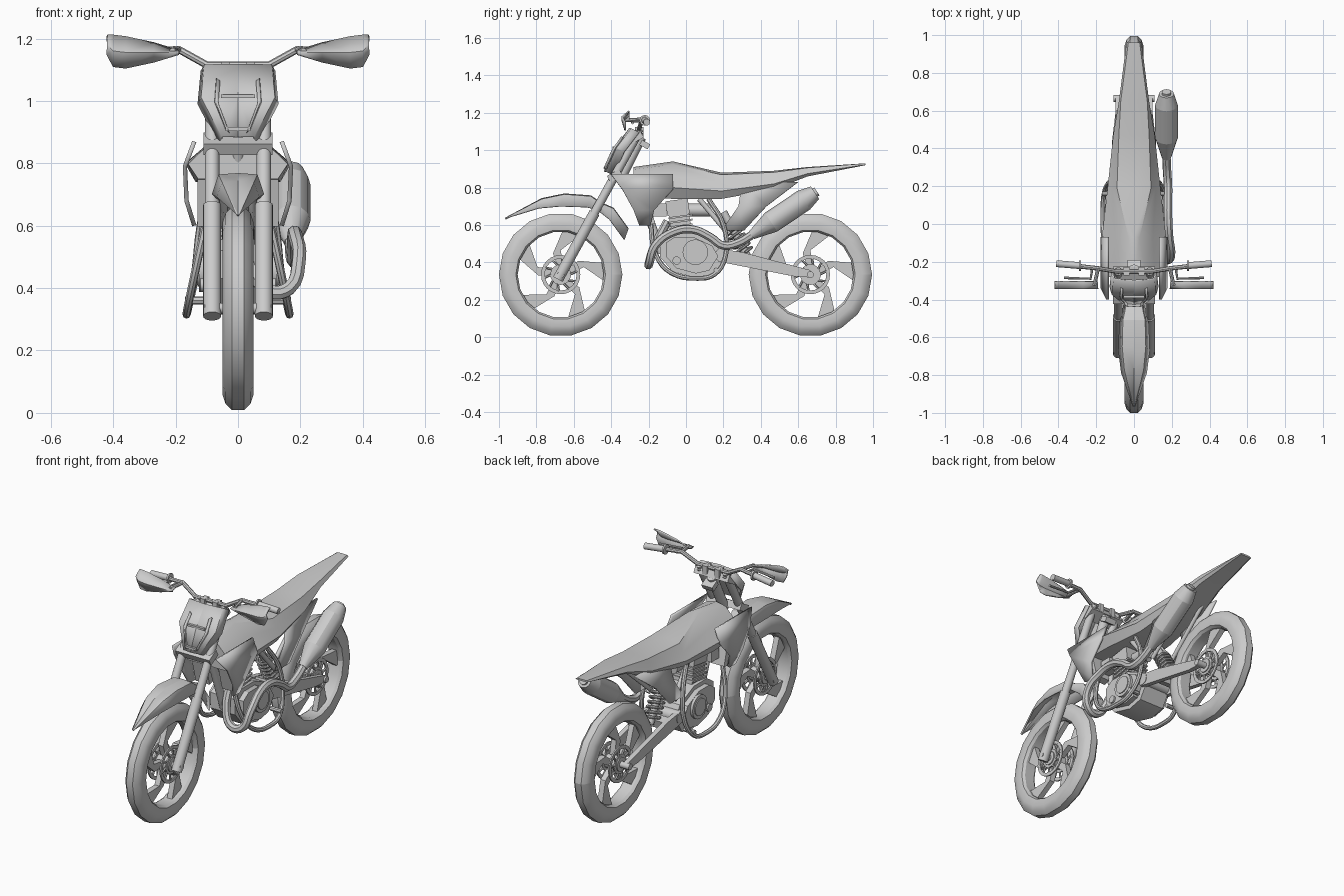
import bpy, bmesh
from math import cos, sin, radians
from mathutils import Vector, Matrix

if "Cube" in bpy.data.objects:
    bpy.data.objects.remove(bpy.data.objects["Cube"])

tone = (.6, .6, .6, 1)
grey = bpy.data.materials.new("plain_grey")
grey.use_nodes = True
grey.diffuse_color = tone
grey.node_tree.nodes["Principled BSDF"].inputs["Base Color"].default_value = tone
made = []


def finish(name, bm, mirror=False, thick=0):
    bmesh.ops.recalc_face_normals(bm, faces=bm.faces)
    mesh = bpy.data.meshes.new(name)
    bm.to_mesh(mesh)
    bm.free()
    mesh.materials.append(grey)
    part = bpy.data.objects.new(name, mesh)
    bpy.context.collection.objects.link(part)
    if thick:
        solid = part.modifiers.new("thickness", "SOLIDIFY")
        solid.thickness, solid.offset = thick, 0
    if mirror:
        part.modifiers.new("mirror", "MIRROR")
    made.append(part)


def loft(name, sections, caps=False, closed=False, mirror=True, thick=0):
    """Skin a row of sections that all have the same number of points."""
    bm = bmesh.new()
    rows = [[bm.verts.new(point) for point in section] for section in sections]
    for low, high in zip(rows, rows[1:]):
        edges = list(zip(low, low[1:], high[1:], high))
        if closed:
            edges.append((low[-1], low[0], high[0], high[-1]))
        for corners in edges:
            bm.faces.new(corners)
    if caps:
        bm.faces.new(rows[0])
        bm.faces.new(rows[-1])
    finish(name, bm, mirror, thick)


def rod(name, start, end, radius, end_radius=None, sides=16, mirror=True):
    start, end = Vector(start), Vector(end)
    axis = end - start
    bm = bmesh.new()
    bmesh.ops.create_cone(bm, cap_ends=True, segments=sides, radius1=radius,
                          radius2=radius if end_radius is None else end_radius, depth=axis.length,
                          matrix=Matrix.Translation(start.lerp(end, .5))
                          @ axis.to_track_quat("Z", "Y").to_matrix().to_4x4())
    finish(name, bm, mirror)


def cross_rod(name, half, y, z, radius, sides=20):
    rod(name, (-half, y, z), (half, y, z), radius, sides=sides, mirror=False)


def box(name, centre, size, tilt=0, mirror=False):
    bm = bmesh.new()
    bmesh.ops.create_cube(bm, size=1, matrix=Matrix.Translation(centre)
                          @ Matrix.Rotation(radians(tilt), 4, "X") @ Matrix.Diagonal((*size, 1)))
    finish(name, bm, mirror)


def slab(name, outline, half, x=0, mirror=False):
    """Extrude a side outline of (y, z) points across x."""
    loft(name, [[(x + edge, y, z) for y, z in outline] for edge in (-half, half)],
         caps=True, closed=True, mirror=mirror)


def tube(name, points, radius, mirror=False, smooth=True):
    path = bpy.data.curves.new(name, "CURVE")
    path.dimensions, path.bevel_depth, path.bevel_resolution = "3D", radius, 2
    path.resolution_u, path.use_fill_caps = 4, True
    spline = path.splines.new("BEZIER" if smooth else "POLY")
    knots = spline.bezier_points if smooth else spline.points
    knots.add(len(points) - 1)
    for knot, point in zip(knots, points):
        if smooth:
            knot.co, knot.handle_left_type, knot.handle_right_type = point, "AUTO", "AUTO"
        else:
            knot.co = (*point, 1)
    helper = bpy.data.objects.new(name + "_path", path)
    bpy.context.collection.objects.link(helper)
    bpy.context.view_layer.update()
    bm = bmesh.new()
    bm.from_mesh(helper.evaluated_get(bpy.context.evaluated_depsgraph_get()).to_mesh())
    bpy.data.objects.remove(helper)
    finish(name, bm, mirror)


def polar(x, centre, radius, degrees):
    angle = radians(degrees)
    return Vector((x, centre[0] + radius * cos(angle), centre[1] + radius * sin(angle)))


def ring(name, profile, centre, sides):
    """Revolve a closed profile of (x, radius) points around an axle."""
    loft(name, [[polar(x, centre, radius, 360 * step / sides) for x, radius in profile]
                for step in range(sides + 1)], closed=True, mirror=False)


def wheel(prefix, y):
    centre = (y, .335)
    half = [(.02, .33), (.04, .31), (.05, .28), (.045, .24), (.03, .23)]
    ring(prefix + "_tyre", half + [(-x, radius) for x, radius in reversed(half)], centre, 18)
    # swept blade spokes
    for turn in range(0, 360, 72):
        blade = [(.24, -9), (.24, 15), (.12, 38), (.05, 40), (.05, 0), (.13, 18)]
        slab(prefix + "_spoke", [polar(0, centre, radius, turn + swing).yz for radius, swing in blade], .016)
    cross_rod(prefix + "_hub", .05, *centre, .04)
    cross_rod(prefix + "_axle", .108, *centre, .018)
    # brake disc on each side
    for x in (-.04, .04):
        left, right = x - .004, x + .004
        for part, inner, outer in (("rim", .085, .105), ("centre", .03, .055)):
            ring(prefix + "_disc_" + part, [(left, inner), (right, inner), (right, outer), (left, outer)], centre, 24)
        for turn in range(0, 360, 36):
            rod(prefix + "_disc_arm", polar(x, centre, .05, turn), polar(x, centre, .09, turn + 12),
                .006, sides=6, mirror=False)


wheel("front", -.67)
wheel("rear", .665)

# fork and clamps
fork_foot, fork_top = Vector((.083, -.685, .31)), Vector((.083, -.25, 1.1))
fork_joint = fork_foot.lerp(fork_top, .45)
rod("fork_slider", fork_foot, fork_joint, .029)
rod("fork_tube", fork_joint, fork_top, .023)
rod("fork_cap", fork_top, fork_foot.lerp(fork_top, 1.015), .016)
for name, along in (("lower_clamp", .7), ("top_clamp", .96)):
    spot = fork_foot.lerp(fork_top, along)
    box(name, (0, *spot.yz), (.22, .075, .04), 29)
rod("steering_stem", (0, -.35, .85), (0, -.24, 1.07), .028, mirror=False)
box("clamp_back", (0, -.22, 1.03), (.07, .05, .03), -29)

# handlebar, grips, levers and guards
bar_rise, grip_start, bar_end = (.19, -.235, 1.165), (.29, -.22, 1.16), (.41, -.21, 1.15)
tube("handlebar", [(0, -.25, 1.115), (.1, -.25, 1.115), bar_rise, bar_end], .012, mirror=True, smooth=False)
rod("grip", grip_start, bar_end, .018)
rod("grip_collar", grip_start, (.28, -.22, 1.16), .028)
box("bar_mount", (.04, -.25, 1.1), (.03, .045, .05), mirror=True)
tube("lever", [(.22, -.23, 1.155), (.23, -.29, 1.155), (.37, -.285, 1.145)], .007, mirror=True, smooth=False)
rod("guard_mount", bar_rise, (.21, -.325, 1.16), .01, sides=8)
guard = [(.19, 1.16, 1.15), (.27, 1.185, 1.125), (.36, 1.205, 1.105), (.4, 1.21, 1.11), (.42, 1.21, 1.15)]
loft("hand_guard", [[(x, -.305, top), (x, -.34, (top + low) / 2), (x, -.325, low)]
                    for x, top, low in guard], thick=.008)

# front number plate, folded back at the sides, with a raised frame
plate = [(.105, -.29, 1.115), (.115, -.37, 1.01), (.05, -.425, .885)]
loft("number_plate", [[(0, y - .01, z), (x, y, z), (x + .01, y + .04, z - .02)] for x, y, z in plate], thick=.01)
frame = [(.07, -.34, 1.07), (.075, -.39, 1), (.04, -.43, .91)]
loft("plate_frame", [[(x, y, z), (x - .012, y - .005, z - .01)] for x, y, z in frame], thick=.014)
box("frame_top", (0, -.385, 1.015), (.11, .014, .012))
box("frame_foot", (0, -.43, .91), (.08, .014, .012))

# front mudguard: half width, ridge and skirt along its length
fender = [(.004, -.965, .636, 0), (.065, -.77, .74, .05), (.08, -.65, .765, .065), (.075, -.51, .755, .06),
          (.06, -.46, .72, .04), (.05, -.39, .69, .06), (.045, -.31, .58, .06)]
loft("front_mudguard", [[(0, y, z), (.75 * width, y, z - .004), (width, y - drop / 3, z - drop)]
                        for width, y, z, drop in fender], thick=.008)

# tank, seat and tail in one shell: seat edge, flank and belly follow one rule
body = [(-.28, .91, .06, .16, .75), (-.07, .94, .03, .17, .74), (.19, .88, .09, .14, .74),
        (.47, .89, .08, .11, .79), (.65, .91, .07, .08, .86), (.96, .93, .03, .04, .92)]
shell = []
for y, top, seat, flank, belly in body:
    height = top - belly
    shell.append([(0, y, top), (seat, y, top - .08 * height), ((seat + flank) / 2, y, top - .4 * height),
                  (flank, y, top - .7 * height), (.8 * flank, y, belly), (0, y, belly)])
loft("tank_seat_tail", shell, caps=True)

# shrouds and side panels: rows of height, front edge, back edge and half width
panels = {"radiator_shroud": [(.87, -.4, -.07, .14), (.79, -.34, -.07, .17), (.68, -.28, -.17, .165), (.6, -.25, -.19, .14)],
          "side_panel": [(.83, .3, .6, .09), (.7, .28, .43, .11), (.57, .19, .31, .11)]}
for name, rows in panels.items():
    loft(name, [[(x, front, z), (x, back, z)] for z, front, back, x in rows], thick=.014)
box("radiator", (.085, -.21, .7), (.09, .04, .2), 15, mirror=True)

# engine
case = [Vector(spot) for spot in ((-.14, .52), (-.08, .56), (.04, .56), (.17, .5), (.21, .43),
                                  (.15, .335), (.06, .315), (-.07, .35), (-.14, .43))]
middle = sum(case, Vector((0, 0))) / len(case)
slab("crankcase", case, .08)
slab("engine_side_cover", [middle.lerp(spot, .8) for spot in case], .11)
cross_rod("round_cover", .125, .05, .455, .068)
cross_rod("cover_cap", .13, .05, .455, .05)
cross_rod("small_cover", .12, -.05, .41, .022)
box("cylinder", (0, -.03, .6), (.12, .11, .13), 8)
for level in range(4):
    box("cooling_fin", (0, -.03, .57 + level / 40), (.14, .13, .01), 8)
box("cylinder_head", (0, -.045, .695), (.13, .12, .08), 8)
box("cooling_block", (.06, -.14, .68), (.06, .07, .07), mirror=True)
rod("intake", (0, 0, .68), (0, .13, .68), .035, mirror=False)

# frame tubes
tube("cradle", [(.1, -.19, .62), (.14, -.16, .44), (.16, -.08, .345), (.165, .06, .315),
                (.16, .15, .335), (.14, .21, .43), (.12, .2, .6), (.09, .12, .74)], .013, mirror=True)
rod("down_tube", (0, -.27, .84), (0, -.13, .45), .022, mirror=False)
rod("seat_strut", (.07, .07, .74), (.085, .23, .55), .014)
rod("tail_strut", (.06, .23, .57), (.055, .52, .82), .012)
rod("foot_peg", (.1, .16, .36), (.17, .16, .36), .013, sides=8)

# swingarm and rear shock
slab("swingarm", [(.17, .475), (.3, .455), (.66, .36), (.68, .34), (.66, .32), (.58, .325), (.17, .405)],
     .014, x=.083, mirror=True)
cross_rod("swingarm_pivot", .1, .19, .44, .035)
box("swingarm_bridge", (0, .28, .43), (.16, .05, .05), -15)
shock_top, shock_foot = Vector((0, .2, .67)), Vector((0, .33, .43))
rod("shock_body", shock_foot, shock_top, .02, mirror=False)
across = Vector((1, 0, 0))
outward = (shock_top - shock_foot).cross(across).normalized()
coil = []
for step in range(49):
    angle = radians(45 * step)
    coil.append(shock_foot.lerp(shock_top, .1 + step / 80) + .042 * (across * cos(angle) + outward * sin(angle)))
tube("shock_spring", coil, .008, smooth=False)

# exhaust pipe and muffler
muffler_start, muffler_end = Vector((.172, .35, .545)), Vector((.172, .7, .78))
tube("exhaust_pipe", [(.03, -.1, .62), (.05, -.18, .46), (.1, -.2, .39), (.165, -.195, .4),
                      (.195, -.165, .49), (.185, -.06, .565), (.18, .04, .575), (.18, .13, .535),
                      (.18, .2, .49), (.175, .28, .505), muffler_start], .023)
for name, begin, stop, radius, last in (("muffler_cone", 0, .3, .024, .06), ("muffler_can", .3, .8, .06, .06),
                                        ("muffler_end", .8, .97, .06, .04), ("muffler_outlet", .95, 1, .025, .025)):
    rod(name, muffler_start.lerp(muffler_end, begin), muffler_start.lerp(muffler_end, stop),
        radius, last, sides=12, mirror=False)

# soft shading with sharp corners kept
bpy.ops.object.select_all(action="DESELECT")
for part in made:
    part.select_set(True)
bpy.context.view_layer.objects.active = made[0]
bpy.ops.object.shade_smooth_by_angle(angle=radians(30))
